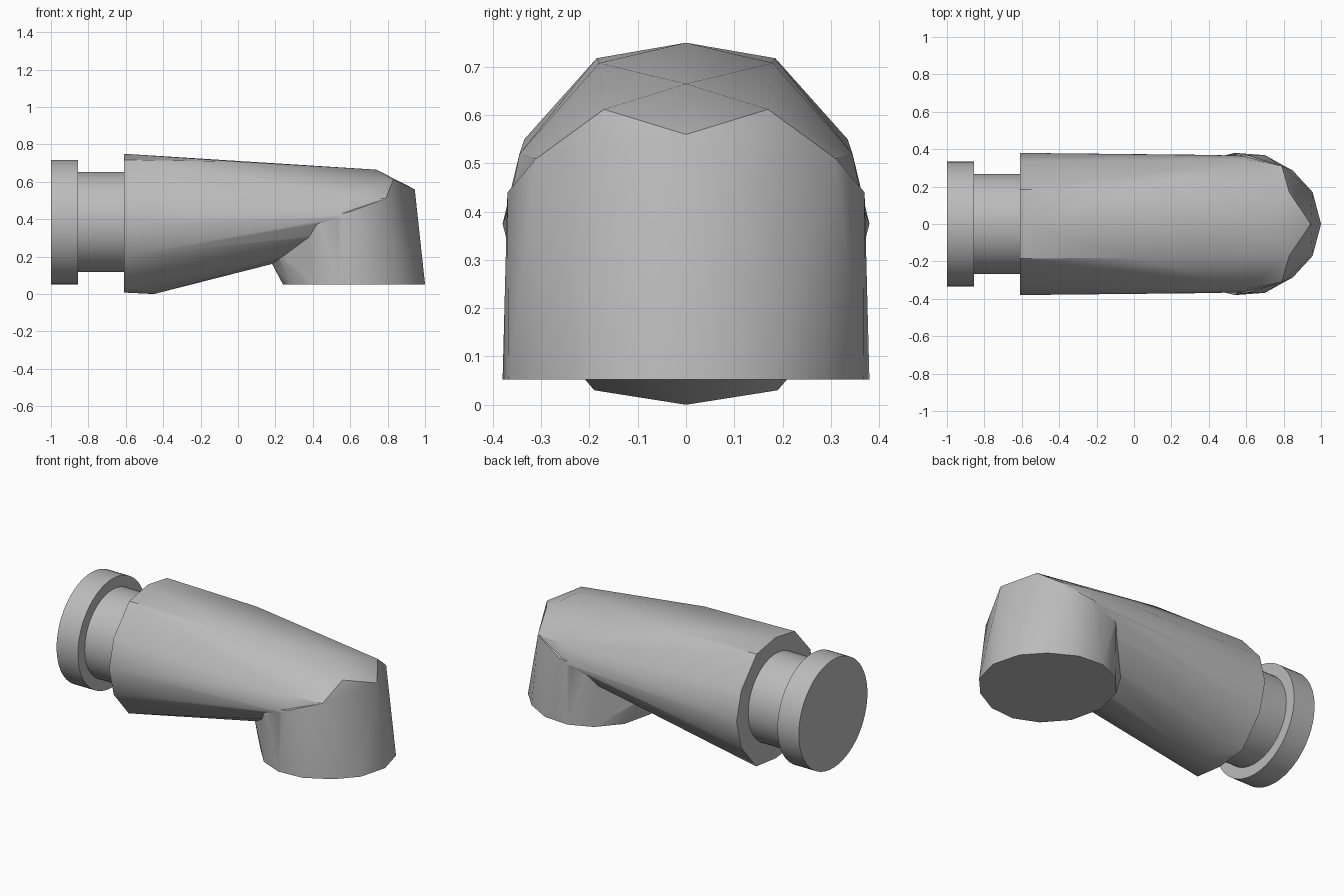
import bpy, bmesh, math
from mathutils import Matrix

cube = bpy.data.objects.get("Cube")
if cube:
    bpy.data.objects.remove(cube, do_unlink=True)

# One plain grey for every part
grey = bpy.data.materials.new("plain_grey")
grey.use_nodes = True
grey.diffuse_color = (0.5, 0.5, 0.5, 1)
grey.node_tree.nodes["Principled BSDF"].inputs["Base Color"].default_value = (0.5, 0.5, 0.5, 1)


def add_object(name, bm):
    bmesh.ops.recalc_face_normals(bm, faces=bm.faces)
    mesh = bpy.data.meshes.new(name)
    bm.to_mesh(mesh)
    bm.free()
    mesh.materials.append(grey)
    obj = bpy.data.objects.new(name, mesh)
    bpy.context.collection.objects.link(obj)
    return obj


def select(obj):
    bpy.ops.object.select_all(action='DESELECT')
    obj.select_set(True)
    bpy.context.view_layer.objects.active = obj


def smooth(obj, degrees):
    select(obj)
    bpy.ops.object.shade_smooth_by_angle(angle=math.radians(degrees))


def disc(name, x0, x1, radius):
    """Round part lying along x."""
    bm = bmesh.new()
    place = Matrix.Translation(((x0 + x1) / 2, 0, 0.385)) @ Matrix.Rotation(math.pi / 2, 4, 'Y')
    bmesh.ops.create_cone(bm, cap_ends=True, segments=64, radius1=radius,
                          radius2=radius, depth=x1 - x0, matrix=place)
    smooth(add_object(name, bm), 30)


def mirrored_hull(name, half):
    """Faceted solid from corner points on one side, mirrored across y."""
    bm = bmesh.new()
    for x, y, z in half:
        for side in ((1, -1) if y else (1,)):
            bm.verts.new((x, y * side, z))
    result = bmesh.ops.convex_hull(bm, input=bm.verts)
    loose = [v for v in bm.verts if not v.link_faces]
    bmesh.ops.delete(bm, geom=loose, context='VERTS')
    bmesh.ops.dissolve_limit(bm, angle_limit=0.01, verts=bm.verts, edges=bm.edges)
    return add_object(name, bm)


# Mounting end: wide flange and narrower neck
disc("flange", -1.0, -0.855, 0.333)
disc("neck", -0.86, -0.6, 0.267)

# Arm: twelve-sided open end, tapering towards the head
end_profile = [(0, 0.75), (0.185, 0.718), (0.335, 0.55), (0.38, 0.375),
               (0.335, 0.2), (0.19, 0.03), (0, 0.008)]
arm_points = [(-0.61, y, z) for y, z in end_profile]
arm_points += [(-0.45, 0, 0.0), (0.0, 0, 0.712), (0.0, 0.18, 0.708),
               (0.4, 0, 0.216), (0.4, 0.17, 0.235), (0.4, 0.31, 0.31),
               (0.35, 0.37, 0.4), (0.6, 0.345, 0.52), (0.6, 0.365, 0.42),
               (0.74, 0, 0.665), (0.83, 0.17, 0.612), (0.79, 0.31, 0.51)]
arm = mirrored_hull("arm", arm_points)

# Head: flat twelve-sided mouth below a rounded, faceted crown
mouth = [(1.0, 0), (0.955, 0.17), (0.85, 0.285), (0.7, 0.368), (0.54, 0.38),
         (0.4, 0.32), (0.285, 0.19), (0.24, 0)]
head_points = [(x, y, 0.052) for x, y in mouth]
head_points += [(0.945, 0, 0.56), (0.83, 0.17, 0.612), (0.74, 0, 0.665),
                (0.79, 0.31, 0.51), (0.6, 0.37, 0.44), (0.42, 0.35, 0.4),
                (0.18, 0, 0.165), (0.22, 0.15, 0.19)]
head = mirrored_hull("head", head_points)

# Merge the head into the arm as one body
merge = arm.modifiers.new("merge_head", 'BOOLEAN')
merge.operation = 'UNION'
merge.solver = 'EXACT'
merge.object = head
select(arm)
bpy.ops.object.modifier_apply(modifier=merge.name)
bpy.data.objects.remove(head, do_unlink=True)
arm.name = "arm_and_head"
smooth(arm, 30)
